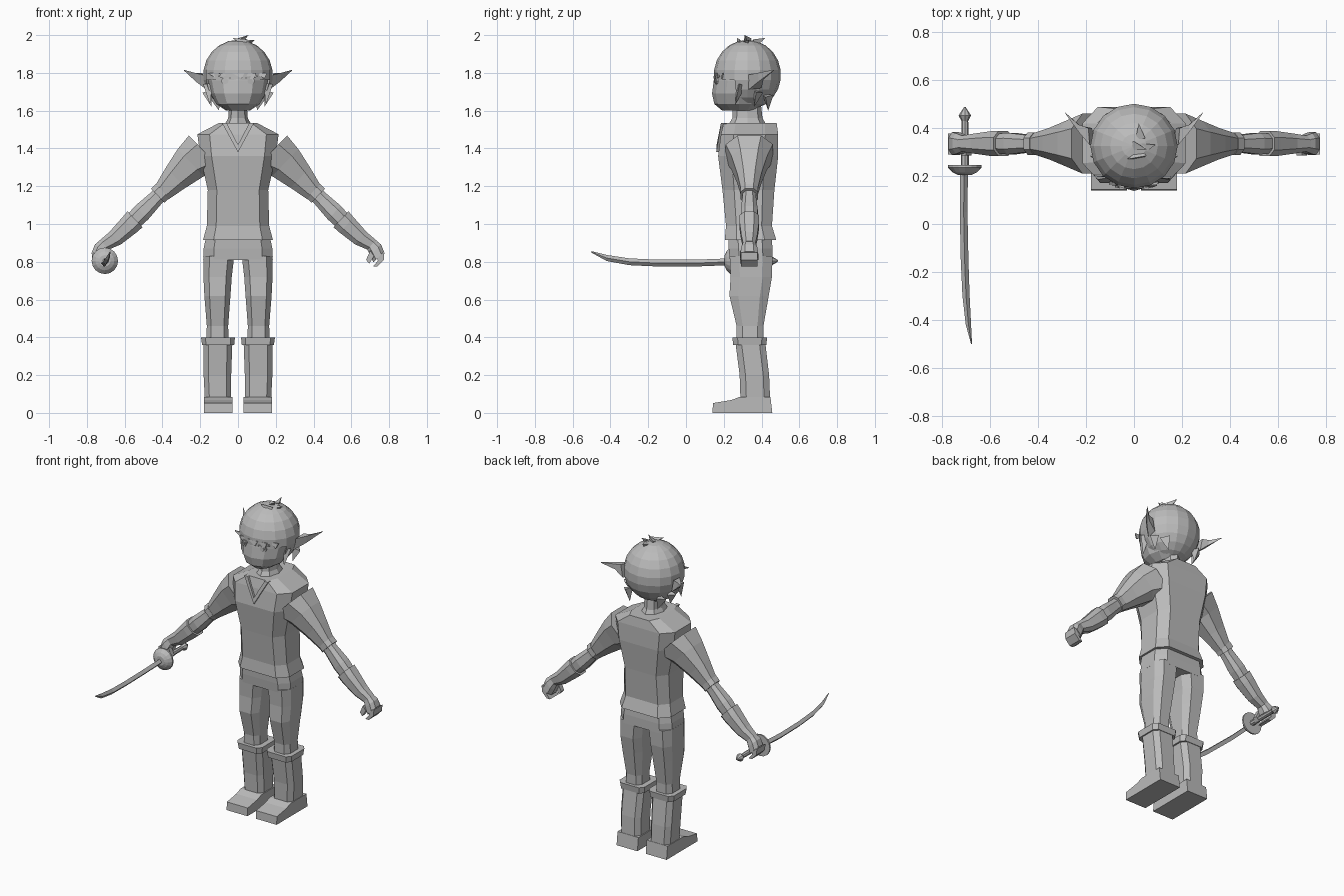
import bpy, bmesh, math
from mathutils import Vector

grey = bpy.data.materials.new("plain grey")
grey.diffuse_color = (0.5, 0.5, 0.5, 1)


def add(name, bm, mirror=False):
    bmesh.ops.recalc_face_normals(bm, faces=bm.faces)
    me = bpy.data.meshes.new(name)
    bm.to_mesh(me)
    bm.free()
    me.materials.append(grey)
    ob = bpy.data.objects.new(name, me)
    bpy.context.collection.objects.link(ob)
    if mirror:
        ob.modifiers.new("mirror", 'MIRROR').use_mirror_merge = False
    return ob


def loft(name, rings, mirror=False):
    """Skin a list of equal point rings and cap both ends."""
    bm = bmesh.new()
    vs = [[bm.verts.new(p) for p in r] for r in rings]
    n = len(vs[0])
    for a, b in zip(vs, vs[1:]):
        for i in range(n):
            bm.faces.new((a[i], a[(i + 1) % n], b[(i + 1) % n], b[i]))
    bm.faces.new(vs[0][::-1])
    bm.faces.new(vs[-1])
    return add(name, bm, mirror)


def octagon(fx, fy):
    """Unit box outline with chamfered corners."""
    return [(1, -fy), (1, fy), (fx, 1), (-fx, 1), (-1, fy), (-1, -fy), (-fx, -1), (fx, -1)]


def circle(n):
    return [(math.sin(math.tau * i / n), -math.cos(math.tau * i / n)) for i in range(n)]


def flat(shape, z, x0, x1, y0, y1):
    """Horizontal ring fitted into the given box."""
    return [((x0 + x1) / 2 + u * (x1 - x0) / 2, (y0 + y1) / 2 + v * (y1 - y0) / 2, z) for u, v in shape]


def stack(name, shape, rows, mirror=False):
    return loft(name, [flat(shape, *r) for r in rows], mirror)


def limb(name, rows, shape):
    """Rings square to the arm: (x, z, half height, half depth)."""
    out = Vector((0.69, 0, 0.72))
    rings = []
    for x, z, h, w in rows:
        c = Vector((x, 0.335, z))
        rings.append([c + out * h * u + Vector((0, w * v, 0)) for u, v in shape])
    return loft(name, rings, True)


def turned(name, rows, shape):
    """Rings along y: (y, x, z, half width, half height)."""
    return loft(name, [[(x + u * a, y, z + v * b) for u, v in shape] for y, x, z, a, b in rows])


def prism(name, pts, shift, mirror=False):
    d = Vector(shift)
    return loft(name, [pts, [Vector(p) + d for p in pts]], mirror)


def spike(name, base, tip, r, mirror=False):
    """Three sided lock of hair."""
    b, t = Vector(base), Vector(tip)
    d = (t - b).normalized()
    s = d.orthogonal().normalized()
    q = d.cross(s)
    bm = bmesh.new()
    v = [bm.verts.new(b + r * (s * math.cos(a) + q * math.sin(a))) for a in (0, 2.09, 4.19)]
    v.append(bm.verts.new(t))
    for f in ((0, 1, 2), (0, 1, 3), (1, 2, 3), (2, 0, 3)):
        bm.faces.new([v[i] for i in f])
    return add(name, bm, mirror)


box8 = octagon(0.7, 0.55)
oct8 = octagon(0.5, 0.5)

# shirt
stack("shirt", box8, [
    (0.915, -.185, .185, .205, .478), (0.99, -.165, .165, .212, .455),
    (1.18, -.16, .16, .193, .468), (1.36, -.20, .20, .17, .488),
    (1.475, -.215, .215, .185, .488), (1.535, -.10, .10, .20, .48)])
# V collar
prism("collar", [(.085, .185, 1.535), (.06, .185, 1.535), (0, .162, 1.42), (0, .16, 1.38)],
      (0, .03, 0), True)
# sleeves with elbow band
limb("sleeve", [(.17, 1.375, .13, .125), (.25, 1.325, .10, .095), (.33, 1.245, .075, .065),
                (.405, 1.165, .05, .043)], oct8)
limb("elbow_band", [(.40, 1.175, .052, .047), (.425, 1.15, .052, .047)], oct8)
# forearm and gauntlet
limb("forearm", [(.40, 1.17, .04, .035), (.44, 1.13, .042, .036), (.51, 1.06, .05, .045),
                 (.57, 1.0, .045, .04)], oct8)
limb("gauntlet", [(.545, 1.025, .058, .052), (.575, .995, .055, .052), (.65, .925, .045, .042),
                  (.715, .885, .033, .032)], oct8)
# fist with curled fingers and thumb
limb("palm", [(.705, .893, .032, .032), (.728, .862, .042, .043), (.745, .825, .04, .048)], oct8)
prism("fingers", [(.735, .29, .835), (.775, .29, .85), (.772, .29, .81), (.738, .29, .775),
                  (.715, .29, .775), (.74, .29, .805)], (0, .088, 0), True)
prism("thumb", [(.70, .285, .86), (.72, .285, .83), (.695, .285, .79), (.678, .285, .81)],
      (0, .03, 0), True)

# trousers
stack("hips", box8, [(0.95, -.165, .165, .222, .452), (0.87, -.182, .182, .226, .458),
                     (0.81, -.184, .184, .232, .458)])
stack("trouser_leg", octagon(.6, .55), [
    (.83, .02, .184, .231, .458), (.72, .033, .183, .236, .455), (.62, .04, .178, .23, .438),
    (.46, .052, .165, .268, .41), (.38, .05, .168, .268, .41)], True)
# boots
stack("boot_cuff", octagon(.75, .7), [(.36, .02, .19, .25, .425), (.40, .016, .196, .245, .43)], True)
stack("boot_shaft", octagon(.65, .6), [
    (.37, .03, .182, .262, .42), (.20, .036, .182, .284, .44), (.08, .036, .176, .288, .445)], True)
prism("boot_foot", [(.03, .14, 0), (.03, .457, 0), (.03, .447, .085), (.03, .285, .085),
                    (.03, .24, .068), (.03, .143, .052)], (.15, 0, 0), True)

# neck and face
stack("neck", circle(8), [(1.50, -.085, .085, .21, .44), (1.56, -.052, .052, .245, .405),
                          (1.65, -.045, .045, .25, .395)])
stack("face", circle(12), [
    (1.602, -.065, .065, .19, .37), (1.635, -.115, .115, .15, .41), (1.69, -.145, .145, .138, .43),
    (1.76, -.16, .16, .147, .44), (1.85, -.16, .16, .165, .45)])
# hair: faceted ball opened over the face
bm = bmesh.new()
bmesh.ops.create_uvsphere(bm, u_segments=16, v_segments=11, radius=1)
for v in bm.verts:
    v.co = Vector((v.co.x * .184, .325 + v.co.y * .178, 1.79 + v.co.z * .185))
front = [f for f in bm.faces if f.calc_center_median().y < .29 and f.calc_center_median().z < 1.77]
bmesh.ops.delete(bm, geom=front, context='FACES')
add("hair", bm)
# fringe, side locks, nape locks and crown tufts
for i, x in enumerate((-.13, -.07, 0, .06, .12)):
    y = .325 - .185 * math.sqrt(1 - (x / .19) ** 2)
    prism("fringe_lock", [(x - .035, y + .01, 1.80), (x + .035, y + .01, 1.80),
                          (x + .02, y + .004, 1.755 if i % 2 else 1.77)], (0, .008, 0))
spike("side_lock", (.155, .29, 1.74), (.148, .26, 1.63), .03, True)
spike("ear_lock", (.16, .38, 1.70), (.14, .36, 1.62), .03, True)
spike("nape_lock", (.12, .43, 1.68), (.10, .435, 1.60), .035, True)
for base, tip in (((.0, .33, 1.965), (.055, .31, 2.0)), ((.04, .29, 1.955), (-.03, .27, 1.985)),
                  ((.03, .36, 1.96), (.02, .42, 1.985)), ((.04, .32, 1.955), (.09, .33, 1.975))):
    spike("crown_tuft", base, tip, .025)
# eyes and brows
for part, w, h, y, z in (("eye", .02, .018, .157, 1.757), ("pupil", .009, .011, .151, 1.757)):
    prism(part, [(.07 + w * u, y + .25 * w * u, z + h * v) for u, v in circle(8)], (0, .009, 0), True)
prism("brow", [(.04, .148, 1.778), (.10, .168, 1.79), (.105, .17, 1.778), (.04, .148, 1.77)],
      (0, .009, 0), True)
# pointed ears
loft("ear", [[(.165, .33, 1.71), (.185, .33, 1.79), (.19, .40, 1.80), (.175, .40, 1.72)],
             [(.225, .385, 1.755), (.228, .38, 1.80), (.232, .415, 1.80), (.225, .41, 1.765)],
             [(.284, .462, 1.812), (.286, .46, 1.816), (.287, .465, 1.815), (.286, .464, 1.811)]], True)

# curved sword
diamond = [(1, 0), (0, 1), (-1, 0), (0, -1)]
turned("blade", [(.23, -.708, .80, .016, .018), (.05, -.71, .793, .016, .018),
                 (-.15, -.706, .793, .016, .018), (-.30, -.70, .80, .015, .018),
                 (-.42, -.69, .82, .011, .016), (-.5, -.677, .852, .002, .004)], diamond)
turned("guard", [(.205, -.705, .805, .03, .03), (.215, -.705, .805, .05, .05),
                 (.235, -.705, .805, .07, .07), (.245, -.705, .805, .07, .07)], circle(16))
turned("grip", [(.24, -.705, .805, .017, .017), (.44, -.705, .805, .014, .014)], circle(8))
turned("pommel", [(.425, -.705, .805, .012, .012), (.452, -.705, .805, .026, .026),
                  (.488, -.705, .805, .003, .003)], circle(8))
